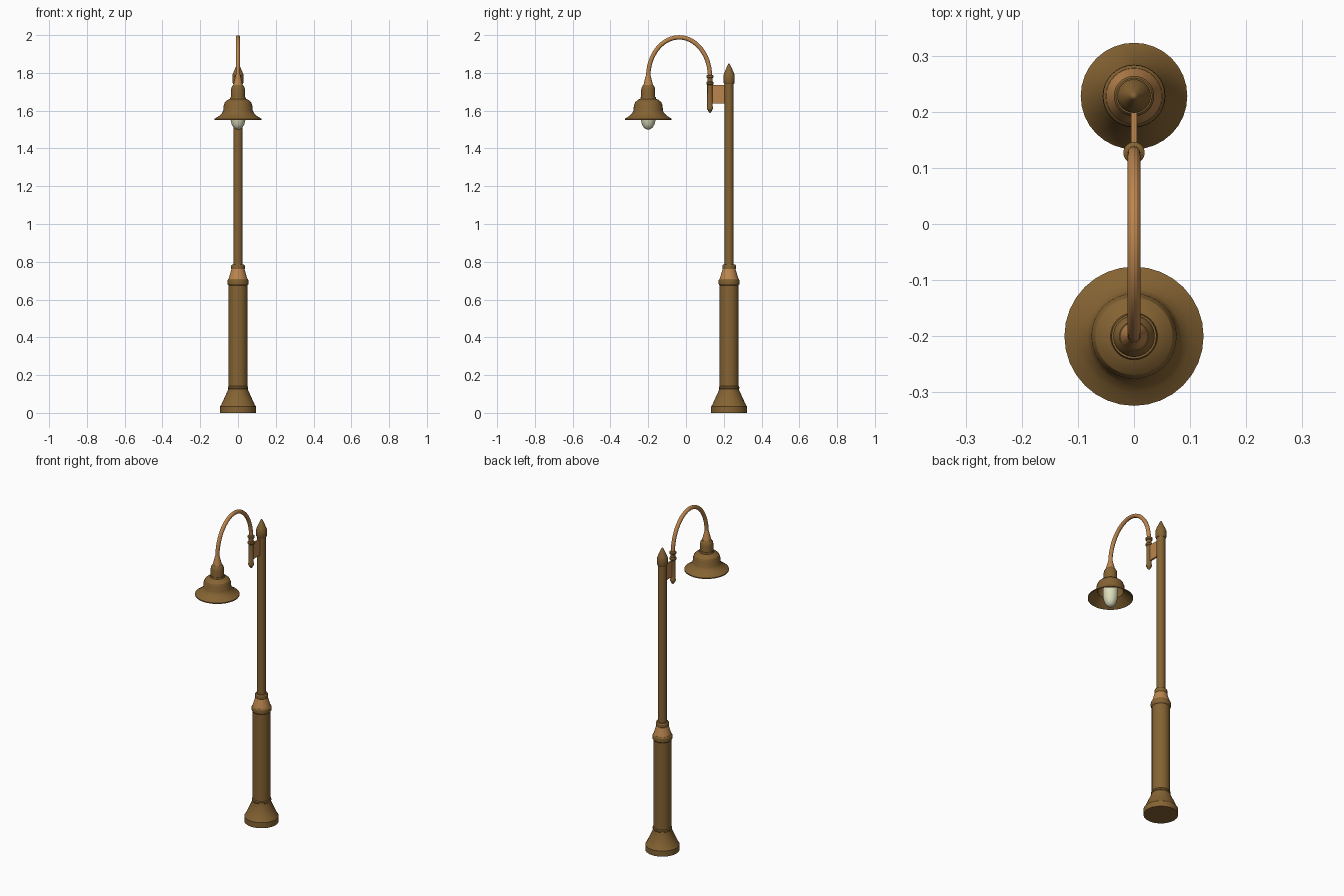
import bpy, math

if "Cube" in bpy.data.objects:
    bpy.data.objects.remove(bpy.data.objects["Cube"])

PY, LY, AY = 0.228, -0.2, 0.127   # pole, lamp and arm-socket positions along y


def material(name, rgb):
    m = bpy.data.materials.new(name)
    m.diffuse_color = (*rgb, 1)
    m.use_nodes = True
    m.node_tree.nodes["Principled BSDF"].inputs["Base Color"].default_value = m.diffuse_color
    return m


BRONZE = material("dark bronze", (0.235, 0.125, 0.033))
COPPER = material("light copper", (0.50, 0.235, 0.075))
GLASS = material("pale glass", (0.72, 0.72, 0.50))


def finish(ob, mat):
    ob.data.materials.append(mat)
    bpy.ops.object.select_all(action='DESELECT')
    ob.select_set(True)
    bpy.context.view_layer.objects.active = ob
    bpy.ops.object.shade_smooth_by_angle(angle=math.radians(28))
    return ob


def lathe(name, y, profile, mat, n=32):
    """Revolve (radius, z) points about a vertical axis at x=0, y.
    Profiles run bottom to top on the outside; r=0 ends make a pole."""
    verts, rings, faces = [], [], []
    for r, z in profile:
        start = len(verts)
        if r == 0:
            verts.append((0, y, z))
            rings.append([start] * n)
        else:
            for i in range(n):
                a = 2 * math.pi * i / n
                verts.append((r * math.cos(a), y + r * math.sin(a), z))
            rings.append(list(range(start, start + n)))
    for lo, hi in zip(rings, rings[1:]):
        for i in range(n):
            j = (i + 1) % n
            f = list(dict.fromkeys((lo[i], lo[j], hi[j], hi[i])))
            faces.append(f)
    me = bpy.data.meshes.new(name)
    me.from_pydata(verts, [], faces)
    ob = bpy.data.objects.new(name, me)
    bpy.context.collection.objects.link(ob)
    return finish(ob, mat)


# Post
lathe("flared_base", PY, [(0, 0), (0.095, 0), (0.095, 0.034), (0.09, 0.04), (0.052, 0.124),
                          (0.052, 0.13), (0, 0.13)], BRONZE)
lathe("base_ring", PY, [(0, 0.125), (0.05, 0.125), (0.054, 0.13), (0.054, 0.138),
                        (0.05, 0.143), (0, 0.143)], BRONZE)
lathe("lower_column", PY, [(0, 0.13), (0.05, 0.13), (0.05, 0.69), (0, 0.69)], BRONZE)
lathe("column_collar", PY, [(0, 0.675), (0.05, 0.675), (0.055, 0.682), (0.056, 0.692),
                            (0.055, 0.703), (0.05, 0.71), (0, 0.71)], BRONZE)
lathe("collar_taper", PY, [(0, 0.705), (0.051, 0.705), (0.034, 0.762), (0, 0.762)], COPPER)
lathe("upper_collar", PY, [(0, 0.758), (0.033, 0.758), (0.036, 0.763), (0.036, 0.779),
                           (0.032, 0.786), (0, 0.786)], BRONZE)
lathe("upper_pole", PY, [(0, 0.78), (0.024, 0.78), (0.024, 1.75), (0, 1.75)], BRONZE)
lathe("pole_finial", PY, [(0, 1.742), (0.026, 1.742), (0.03, 1.75), (0.03, 1.787),
                          (0.024, 1.803), (0.007, 1.842), (0, 1.852)], BRONZE)

# Bracket plate between pole and arm socket
bpy.ops.mesh.primitive_cube_add(size=1, location=(0, 0.17, 1.687))
plate = bpy.context.object
plate.name = "bracket_plate"
plate.scale = (0.01, 0.085, 0.097)
finish(plate, COPPER)

# Arm socket with pointed lower end and two rings
lathe("arm_socket", AY, [(0, 1.588), (0.006, 1.592), (0.016, 1.61), (0.016, 1.618), (0.0145, 1.622),
                         (0.0145, 1.735), (0.019, 1.74), (0.019, 1.75), (0.014, 1.755),
                         (0.014, 1.772), (0.019, 1.776), (0.019, 1.786), (0.013, 1.79),
                         (0, 1.79)], BRONZE)

# Curved arm: half ellipse swept as a tube
cu = bpy.data.curves.new("curved_arm", 'CURVE')
cu.dimensions = '3D'
cu.bevel_depth = 0.0115
cu.bevel_resolution = 4
cu.use_fill_caps = True
sp = cu.splines.new('POLY')
STEPS = 36
sp.points.add(STEPS)
mid, half = (AY + LY) / 2, (AY - LY) / 2
for i, p in enumerate(sp.points):
    a = math.pi * i / STEPS
    p.co = (0, mid + half * math.cos(a), 1.78 + 0.208 * math.sin(a), 1)
tmp = bpy.data.objects.new("arm_path", cu)
bpy.context.collection.objects.link(tmp)
bpy.context.view_layer.update()
me = bpy.data.meshes.new_from_object(tmp.evaluated_get(bpy.context.evaluated_depsgraph_get()))
bpy.data.objects.remove(tmp)
arm = bpy.data.objects.new("curved_arm", me)
bpy.context.collection.objects.link(arm)
me.materials.clear()
finish(arm, COPPER)

# Lamp head
lathe("lamp_neck", LY, [(0, 1.73), (0.026, 1.73), (0.022, 1.75), (0.013, 1.785), (0.0115, 1.792),
                        (0, 1.792)], COPPER)
lathe("lamp_cap", LY, [(0, 1.66), (0.037, 1.66), (0.037, 1.712), (0.034, 1.724),
                       (0.026, 1.737), (0, 1.737)], BRONZE)
# Hollow shade: inner wall up-side first, then the outer wall
lathe("lamp_shade", LY, [(0, 1.655), (0.04, 1.654), (0.06, 1.645), (0.07, 1.622), (0.072, 1.594),
                         (0.12, 1.553), (0.124, 1.551), (0.124, 1.557), (0.1, 1.572),
                         (0.084, 1.588), (0.078, 1.6), (0.076, 1.627), (0.069, 1.645),
                         (0.055, 1.657), (0.042, 1.663), (0.04, 1.672), (0, 1.672)], BRONZE)
lathe("bulb", LY, [(0, 1.5), (0.012, 1.502), (0.024, 1.511), (0.033, 1.527), (0.039, 1.55),
                   (0.042, 1.58), (0.042, 1.65), (0, 1.65)], GLASS)
